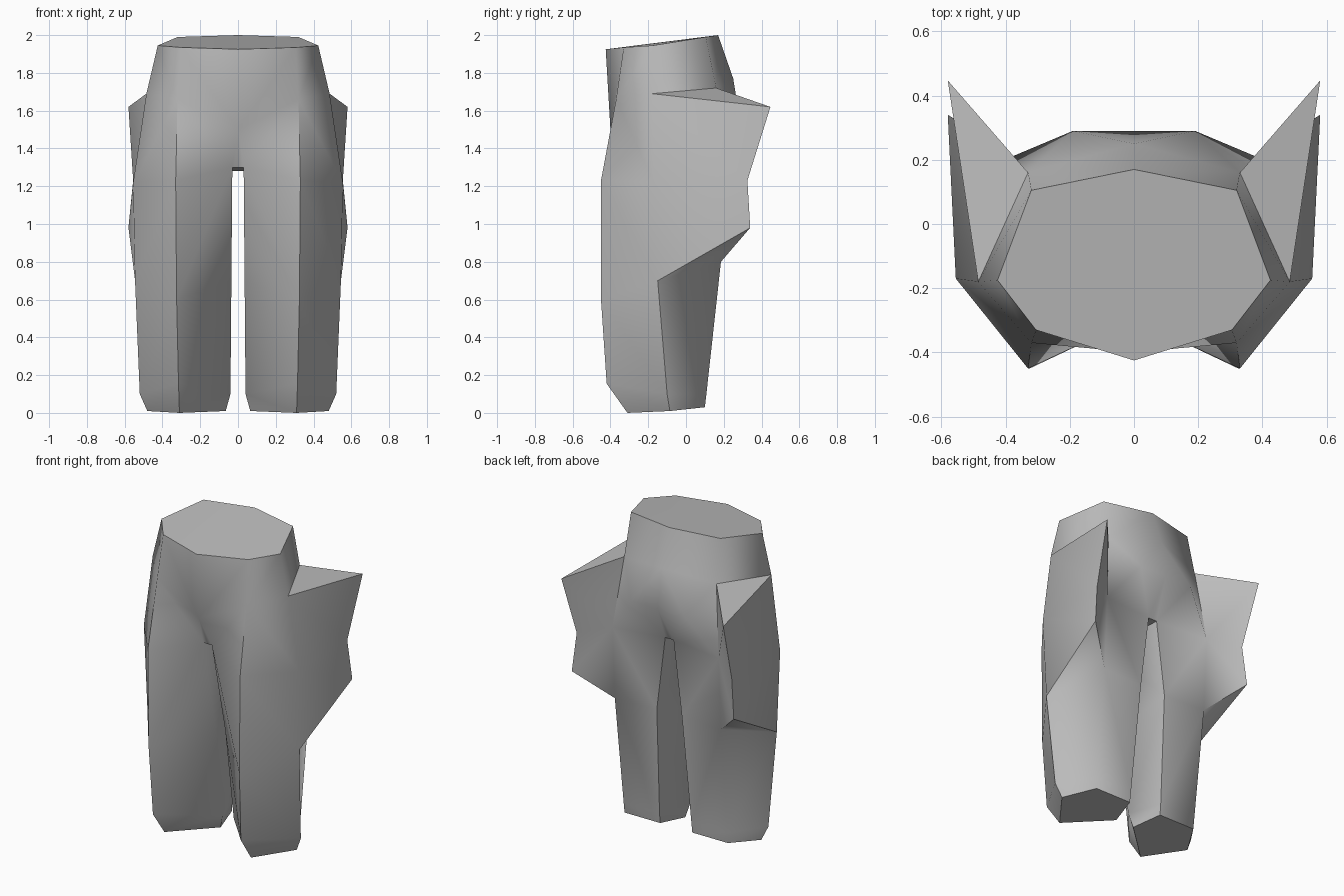
import bpy, bmesh, math

if "Cube" in bpy.data.objects:
    bpy.data.objects.remove(bpy.data.objects["Cube"])

# Leg cross-sections: front, outer, back outer, back inner, inner
KNEE = [(.325, -.45, .6), (.545, -.15, .7), (.38, .185, .8), (.09, .17, .8), (.035, -.18, .7)]
ANKLE = [(.315, -.42, .155), (.52, -.1, .1), (.371, .108, .1), (.114, .108, .1), (.04, -.1, .1)]
HEM = [(.31, -.31, 0), (.48, -.085, .01), (.37, .1, .03), (.115, .1, .03), (.065, -.085, .01)]

# Waist opening, from the middle of the back round to the middle of the front
WAIST = [(0, .17, 2), (.32, .105, 1.99), (.425, -.175, 1.945), (.305, -.33, 1.935), (0, -.425, 1.925)]

# Landmarks of the hips, seat, crotch and flared thigh
HIPS = dict(
    hip=(.485, -.18, 1.69), root=(.33, .16, 1.72), groin=(.32, -.37, 1.66),
    belly=(0, -.40, 1.5), spine=(0, .25, 1.77), seat=(.19, .29, 1.52), cleft=(0, .29, 1.52),
    cf=(0, -.31, 1.3), cb=(0, .17, 1.28), jf=(.03, -.31, 1.3), jb=(.03, .17, 1.28),
    tip=(.58, .447, 1.62), flare=(.555, .325, 1.23), bulge=(.58, .34, .98),
    under=(.38, .21, 1.27), thigh=(.33, -.45, 1.23), side=(.555, -.17, 1.22),
)


def patch(bm, pts, *faces):
    """Add faces given as strings of point names."""
    for names in faces:
        bm.faces.new([pts[n] for n in names.split()])


def loft(bm, a, b):
    """Join two closed rings with quads."""
    for i in range(len(a)):
        j = (i + 1) % len(a)
        bm.faces.new((a[i], a[j], b[j], b[i]))


def build_half(bm, sx):
    def ring(points):
        return [bm.verts.new((sx * x, y, z)) for x, y, z in points]

    # Lower leg tube with closed hem
    knee, ankle, hem = ring(KNEE), ring(ANKLE), ring(HEM)
    loft(bm, knee, ankle)
    loft(bm, ankle, hem)
    bm.faces.new(hem)

    # Closed waist
    waist = ring(WAIST)
    bm.faces.new(waist)

    p = dict(zip(HIPS, ring(HIPS.values())))
    p.update(zip(("kf", "ko", "kb", "kn", "ki"), knee))
    p.update(zip(("w0", "w1", "w2", "w3", "w4"), waist))

    # Hips below the waist
    patch(bm, p, "w0 w1 root", "w0 root spine", "w1 w2 hip root",
          "w2 w3 groin hip", "w3 w4 belly groin")
    # Front and crotch
    patch(bm, p, "belly groin jf", "groin thigh jf", "belly jf cf", "cf jf jb cb")
    # Seat
    patch(bm, p, "spine root seat", "spine seat cleft", "cleft seat jb cb", "root seat under")
    # Pointed flare, outside then inside
    patch(bm, p, "hip tip root", "groin thigh side hip", "hip side flare tip",
          "side flare bulge", "side bulge ko", "ko bulge kb")
    patch(bm, p, "root under tip", "tip under flare", "flare under bulge",
          "bulge under kb", "under seat jb", "under jb kn kb")
    # Thigh front and inner side
    patch(bm, p, "thigh side ko kf", "jf thigh kf ki", "jf jb kn ki")


# Both halves, welded along the middle
bm = bmesh.new()
for sx in (1, -1):
    build_half(bm, sx)
bmesh.ops.remove_doubles(bm, verts=bm.verts[:], dist=.0005)
bmesh.ops.recalc_face_normals(bm, faces=bm.faces[:])

mesh = bpy.data.meshes.new("trousers")
bm.to_mesh(mesh)
bm.free()
trousers = bpy.data.objects.new("trousers", mesh)
bpy.context.collection.objects.link(trousers)

# Plain grey cloth
cloth = bpy.data.materials.new("grey cloth")
cloth.diffuse_color = (.5, .5, .5, 1)
cloth.use_nodes = True
cloth.node_tree.nodes["Principled BSDF"].inputs["Base Color"].default_value = cloth.diffuse_color
mesh.materials.append(cloth)

# Smooth cloth with sharp waist and hem
bpy.context.view_layer.objects.active = trousers
trousers.select_set(True)
bpy.ops.object.shade_smooth_by_angle(angle=math.radians(62))
